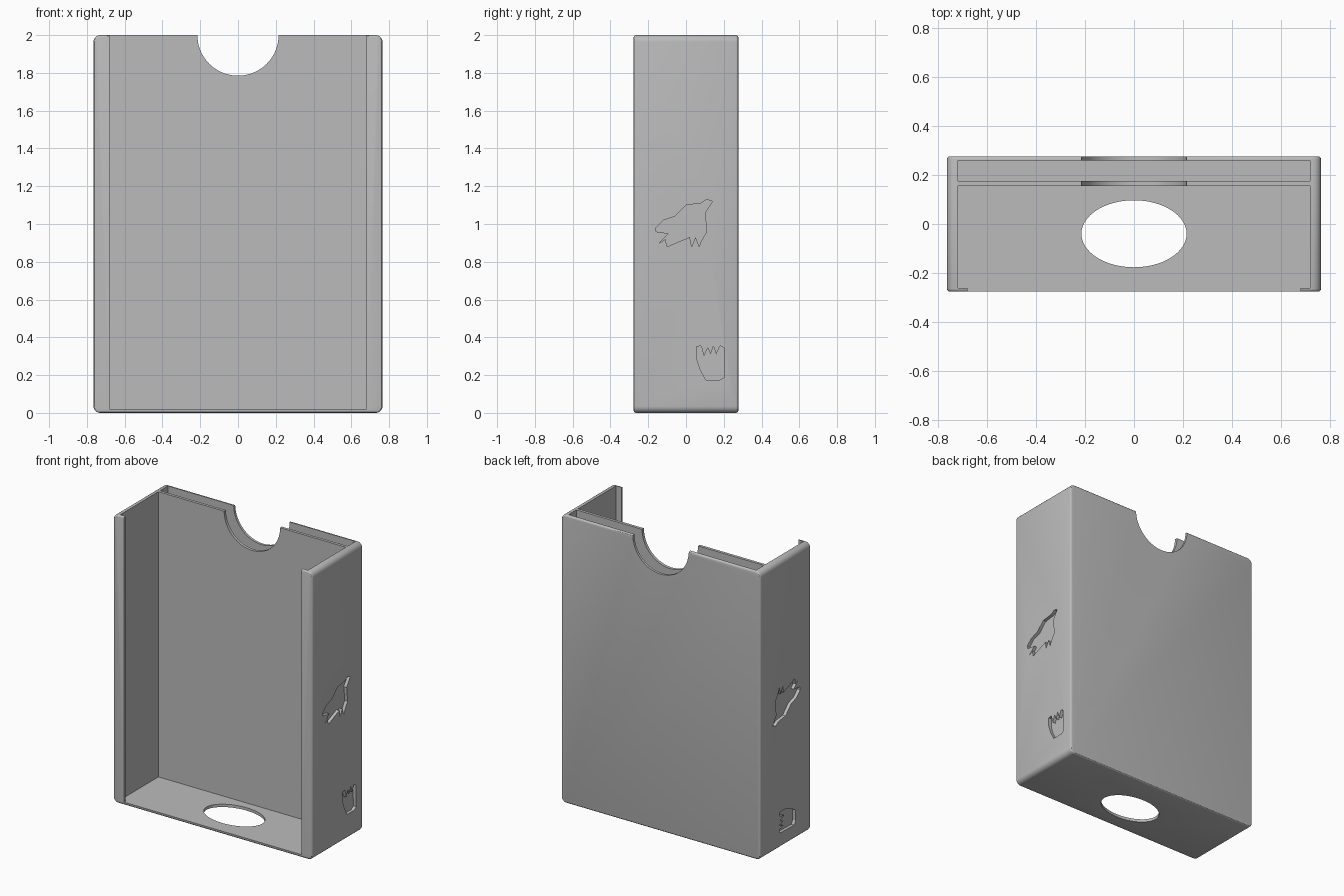
import bpy, bmesh
from math import pi
from mathutils import Matrix, Vector

if "Cube" in bpy.data.objects:
    bpy.data.objects.remove(bpy.data.objects["Cube"], do_unlink=True)

grey = bpy.data.materials.new("plain grey")
grey.use_nodes = True
grey.diffuse_color = (0.5, 0.5, 0.5, 1)
grey.node_tree.nodes["Principled BSDF"].inputs["Base Color"].default_value = grey.diffuse_color


def finish(name, bm):
    bmesh.ops.recalc_face_normals(bm, faces=bm.faces)
    mesh = bpy.data.meshes.new(name)
    bm.to_mesh(mesh)
    bm.free()
    mesh.materials.append(grey)
    obj = bpy.data.objects.new(name, mesh)
    bpy.context.collection.objects.link(obj)
    return obj


def box_mesh(lo, hi):
    lo, hi = Vector(lo), Vector(hi)
    bm = bmesh.new()
    bmesh.ops.create_cube(bm, size=1)
    for v in bm.verts:
        v.co = (lo + hi) / 2 + v.co * (hi - lo)
    return bm


def box(name, lo, hi):
    return finish(name, box_mesh(lo, hi))


def cylinder(name, matrix):
    bm = bmesh.new()
    bmesh.ops.create_cone(bm, cap_ends=True, segments=64, radius1=1, radius2=1,
                          depth=1, matrix=matrix)
    return finish(name, bm)


def side_prism(name, outline, side):
    # Outline in y and z, pushed from outside into the side wall
    bm = bmesh.new()
    face = bm.faces.new([bm.verts.new((side * 0.8, y, z)) for y, z in outline])
    new = bmesh.ops.extrude_face_region(bm, geom=[face])["geom"]
    for v in new:
        if isinstance(v, bmesh.types.BMVert):
            v.co.x = side * 0.743
    return finish(name, bm)


def cut(target, cutters):
    bpy.context.view_layer.objects.active = target
    for cutter in cutters:
        mod = target.modifiers.new("cut", "BOOLEAN")
        mod.operation = "DIFFERENCE"
        mod.solver = "EXACT"
        mod.object = cutter
        bpy.ops.object.modifier_apply(modifier=mod.name)


# Outer shell: wide rounding along the depth, fine rounding front and back
bm = box_mesh((-0.765, -0.277, 0), (0.765, 0.277, 2))
depth_edges = [e for e in bm.edges if abs(e.verts[0].co.y - e.verts[1].co.y) > 0.1]
bmesh.ops.bevel(bm, geom=depth_edges, offset=0.035, segments=5, profile=0.5, affect="EDGES")
rims = [e for e in bm.edges if abs(e.verts[0].co.y - e.verts[1].co.y) < 0.1]
bmesh.ops.bevel(bm, geom=rims, offset=0.012, segments=3, profile=0.5, affect="EDGES")
shell = finish("case_shell", bm)

# Divider that makes the narrow rear pocket
divider = box("pocket_divider", (-0.725, 0.155, 0.01), (0.725, 0.175, 2))

# Engraved outlines on the sides
head = [(-.16, .98), (-.12, 1.02), (-.06, 1.04), (0, 1.1), (.08, 1.11), (.11, 1.13),
        (.14, 1.12), (.1, 1.06), (.11, .96), (.08, .91), (.07, .88), (.05, .93),
        (.03, .88), (.02, .93), (-.03, .91), (-.1, .88), (-.11, .92), (-.14, .9),
        (-.09, .95), (-.16, .96)]
paw = [(.055, .35), (.08, .355), (.095, .3), (.115, .345), (.13, .31), (.145, .355),
       (.16, .31), (.18, .355), (.2, .345), (.205, .19), (.18, .175), (.105, .175),
       (.075, .23), (.055, .29)]
head_flipped = [(y, 2 - z) for y, z in head]
paw_turned = [(z - 0.285, 0.31 - y) for y, z in paw]

# Cutters
notch = cylinder("notch_cutter", Matrix.Translation((0, 0.3, 2))
                 @ Matrix.Rotation(pi / 2, 4, "X") @ Matrix.Diagonal((0.215, 0.215, 0.5, 1)))
floor_hole = cylinder("floor_hole_cutter", Matrix.Translation((0, -0.04, 0))
                      @ Matrix.Diagonal((0.215, 0.137, 0.2, 1)))
cavity = box("cavity_cutter", (-0.72, -0.262, 0.02), (0.72, 0.26, 2.2))
opening = box("opening_cutter", (-0.68, -0.4, 0.02), (0.68, -0.2, 2.2))
engravings = [side_prism("head_cutter", head, 1), side_prism("paw_cutter", paw, 1),
              side_prism("head_cutter", head_flipped, -1),
              side_prism("paw_cutter", paw_turned, -1)]

cut(shell, [cavity, opening, notch, floor_hole] + engravings)
cut(divider, [notch])
for cutter in [cavity, opening, notch, floor_hole] + engravings:
    bpy.data.objects.remove(cutter, do_unlink=True)

# Smooth shading with sharp edges kept
for obj in bpy.context.view_layer.objects:
    obj.select_set(obj in (shell, divider))
bpy.context.view_layer.objects.active = shell
bpy.ops.object.shade_smooth_by_angle(angle=pi / 6)
